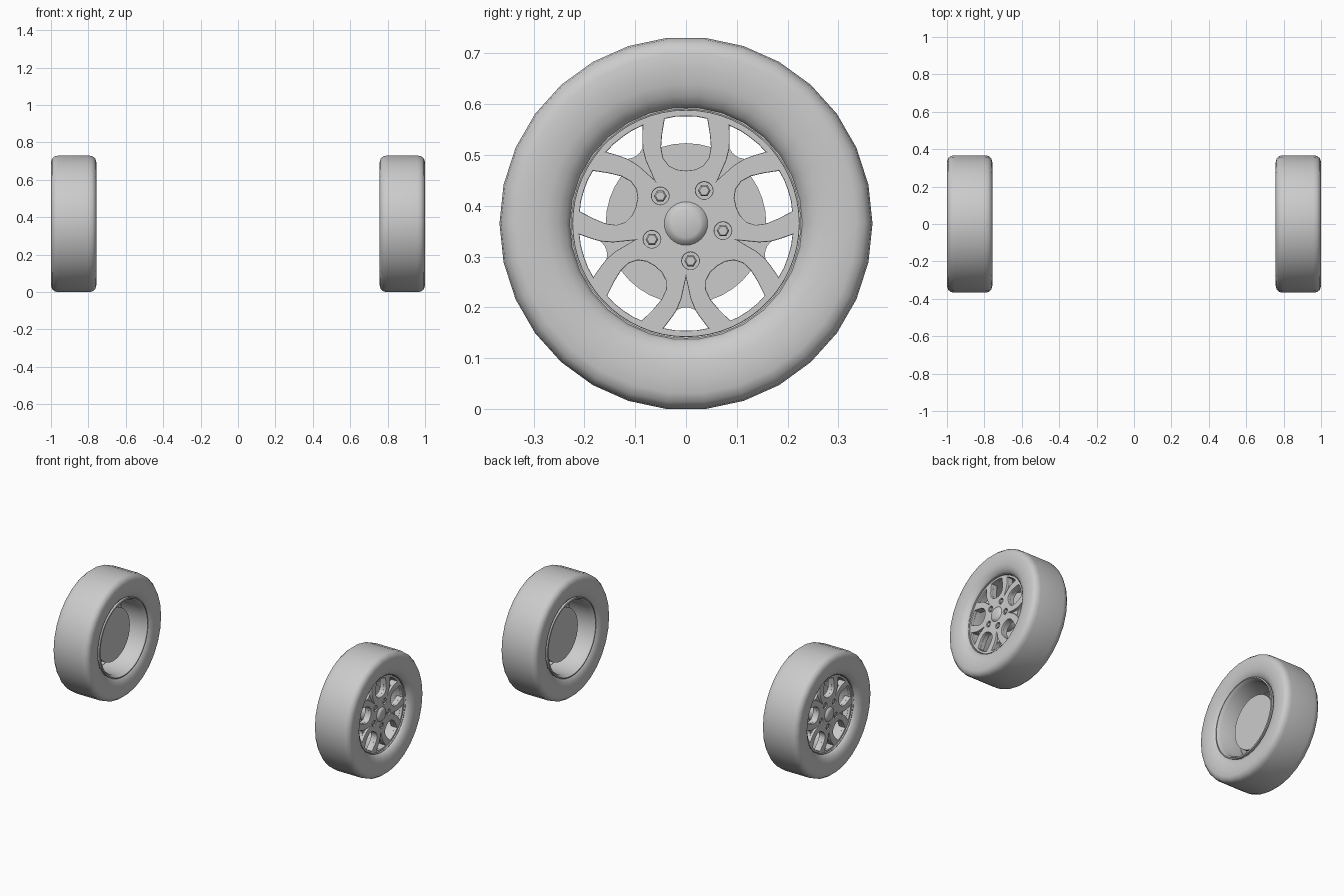
import bpy, bmesh
from math import sin, cos, pi, radians
from mathutils import Matrix, Vector

if "Cube" in bpy.data.objects:
    bpy.data.objects.remove(bpy.data.objects["Cube"])

CZ = 0.365  # wheel centre height


def finish(ob, angle=35):
    """Smooth shading with sharp edges kept, then mirror to the other wheel."""
    bpy.ops.object.select_all(action='DESELECT')
    ob.select_set(True)
    bpy.context.view_layer.objects.active = ob
    bpy.ops.object.shade_smooth_by_angle(angle=radians(angle))
    ob.modifiers.new("other_side", 'MIRROR').use_mirror_merge = False
    return ob


def lathe(name, profile, n, y=0, z=0, closed=True, angle=35):
    """Revolve (x, radius) points around an axis along x."""
    bm = bmesh.new()
    rings = [[bm.verts.new((x, y + r * cos(2 * pi * i / n), CZ + z + r * sin(2 * pi * i / n)))
              for i in range(n)] for x, r in profile]
    for k in range(len(rings) if closed else len(rings) - 1):
        a, b = rings[k], rings[(k + 1) % len(rings)]
        for i in range(n):
            j = (i + 1) % n
            bm.faces.new((a[i], a[j], b[j], b[i]))
    bmesh.ops.remove_doubles(bm, verts=bm.verts, dist=1e-5)
    bmesh.ops.recalc_face_normals(bm, faces=bm.faces)
    me = bpy.data.meshes.new(name)
    bm.to_mesh(me)
    bm.free()
    ob = bpy.data.objects.new(name, me)
    bpy.context.collection.objects.link(ob)
    return finish(ob, angle)


def circle(r, n, cx=0, cy=0):
    return [(cx + r * cos(2 * pi * i / n), cy + r * sin(2 * pi * i / n)) for i in range(n)]


def sym(half):
    """Mirror a half outline (tangent, radius) that starts and ends on the axis."""
    return half + [(-u, v) for u, v in half[-2:0:-1]]


def around(pts, start):
    """Five copies of an outline, the first pointing towards the start angle."""
    for k in range(5):
        a = radians(start + 72 * k)
        yield [(v * cos(a) - u * sin(a), v * sin(a) + u * cos(a)) for u, v in pts]


def plate(name, loops, x0, x1, bevel):
    """Filled outline with holes, extruded along x."""
    cu = bpy.data.curves.new(name, 'CURVE')
    cu.dimensions, cu.fill_mode = '2D', 'BOTH'
    cu.extrude, cu.bevel_depth, cu.offset = (x1 - x0) / 2 - bevel, bevel, -bevel
    cu.bevel_resolution = 1
    for pts in loops:
        sp = cu.splines.new('POLY')
        sp.points.add(len(pts) - 1)
        for p, (u, v) in zip(sp.points, pts):
            p.co = (u, v, 0, 1)
        sp.use_cyclic_u = True
    tmp = bpy.data.objects.new("tmp", cu)
    bpy.context.collection.objects.link(tmp)
    me = bpy.data.meshes.new_from_object(tmp.evaluated_get(bpy.context.evaluated_depsgraph_get()))
    bpy.data.objects.remove(tmp)
    me.transform(Matrix(((0, 0, 1, (x0 + x1) / 2), (1, 0, 0, 0), (0, 1, 0, CZ), (0, 0, 0, 1))))
    ob = bpy.data.objects.new(name, me)
    bpy.context.collection.objects.link(ob)
    return finish(ob)


# Tyre: half profile mirrored about its mid plane
MID = 0.8785
half = [(0.087, 0.227), (0.1, 0.236), (0.112, 0.252), (0.119, 0.275), (0.1215, 0.305),
        (0.1205, 0.335), (0.115, 0.352), (0.100, 0.364), (0.08, 0.367)]
lathe("tyre", [(MID + d, r) for d, r in half] + [(MID - d, r) for d, r in reversed(half)], 30, angle=50)

# Rim barrel
lathe("rim_barrel", [(0.968, 0.225), (0.968, 0.229), (0.958, 0.233), (0.80, 0.228), (0.768, 0.233),
                     (0.766, 0.226), (0.785, 0.214), (0.94, 0.213), (0.945, 0.225)], 60)

# Spoke plates: grooved front layer over a solid back layer
window = sym([(0, 0.211), (0.022, 0.21), (0.042, 0.206), (0.047, 0.175), (0.049, 0.15), (0.045, 0.129),
              (0.034, 0.114), (0.018, 0.106), (0, 0.104)])
slot = sym([(0, 0.211), (0.023, 0.21), (0.044, 0.206), (0.028, 0.185), (0.018, 0.17), (0.008, 0.166), (0, 0.165)])
groove = sym([(0, 0.211), (0.023, 0.21), (0.044, 0.206), (0.028, 0.185), (0.018, 0.17), (0.009, 0.148),
              (0.004, 0.125), (0, 0.107)])
BOLTS = [radians(61 + 72 * k) for k in range(5)]
BR = 0.074
windows = list(around(window, 90))
sockets = [circle(0.017, 20, BR * cos(a), BR * sin(a)) for a in BOLTS]
plate("spokes_front", [circle(0.2235, 60)] + windows + list(around(groove, 54)) + sockets, 0.945, 0.962, 0.002)
plate("spokes_back", [circle(0.2235, 60)] + windows + list(around(slot, 54)), 0.922, 0.946, 0.0)

# Wheel nuts in their sockets
for a in BOLTS:
    lathe("wheel_nut", [(0.944, 0), (0.944, 0.0125), (0.958, 0.0125), (0.961, 0.0095), (0.961, 0)], 6,
          BR * cos(a), BR * sin(a), closed=False)

# Centre cap, hub and brake disc
lathe("centre_cap", [(0.958, 0.046), (0.964, 0.041), (0.971, 0.035), (0.974, 0.028), (0.975, 0)], 32, closed=False)
lathe("hub", [(0.85, 0), (0.85, 0.065), (0.93, 0.065), (0.93, 0)], 32, closed=False)
lathe("brake_disc", [(0.838, 0), (0.838, 0.158), (0.862, 0.158), (0.862, 0)], 40, closed=False)
